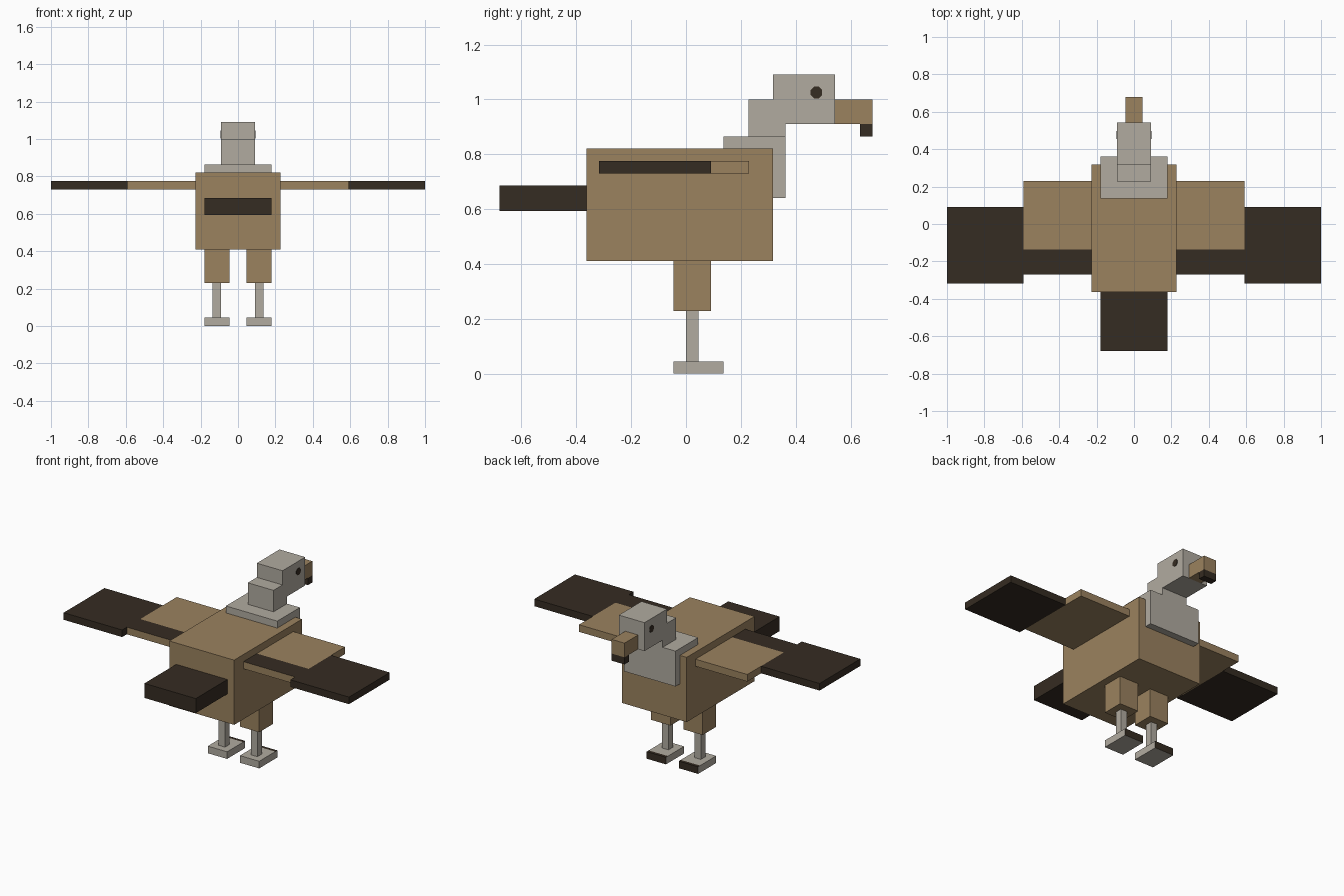
import bpy, bmesh, math
from mathutils import Matrix, Vector

cube = bpy.data.objects.get("Cube")
if cube:
    bpy.data.objects.remove(cube, do_unlink=True)


def material(name, rgb):
    m = bpy.data.materials.new(name)
    m.use_nodes = True
    m.diffuse_color = (*rgb, 1)
    node = next(n for n in m.node_tree.nodes if n.type == 'BSDF_PRINCIPLED')
    node.inputs["Base Color"].default_value = (*rgb, 1)
    return m


TAN = material("tan_feathers", (0.328, 0.223, 0.114))
DARK = material("dark_brown", (0.036, 0.025, 0.016))
GREY = material("pale_grey", (0.440, 0.407, 0.352))


def finish(name, bm, mats):
    me = bpy.data.meshes.new(name)
    bmesh.ops.recalc_face_normals(bm, faces=bm.faces)
    bm.to_mesh(me)
    bm.free()
    for m in mats:
        me.materials.append(m)
    ob = bpy.data.objects.new(name, me)
    bpy.context.collection.objects.link(ob)
    return ob


def box(name, x, y, z, mats, cut_y=None, rule=None):
    """Box from axis ranges; an optional cut across y and a rule colour faces."""
    bm = bmesh.new()
    bmesh.ops.create_cube(bm, size=1)
    lo, hi = Vector((x[0], y[0], z[0])), Vector((x[1], y[1], z[1]))
    for v in bm.verts:
        v.co = Vector([lo[i] if v.co[i] < 0 else hi[i] for i in range(3)])
    if cut_y is not None:
        bmesh.ops.bisect_plane(bm, geom=bm.verts[:] + bm.edges[:] + bm.faces[:],
                               plane_co=(0, cut_y, 0), plane_no=(0, 1, 0))
    bm.normal_update()
    if rule:
        for f in bm.faces:
            f.material_index = int(rule(f.normal, f.calc_center_median()))
    return finish(name, bm, mats)


def pair(name, x, y, z, mats, **kw):
    """The same box on both sides of the body."""
    box("left_" + name, x, y, z, mats, **kw)
    box("right_" + name, (-x[1], -x[0]), y, z, mats, **kw)


# Body and tail
box("body", (-0.227, 0.227), (-0.363, 0.317), (0.41, 0.82), [TAN])
box("tail", (-0.18, 0.18), (-0.68, -0.363), (0.593, 0.685), [DARK])

# Ruff, neck and head
box("ruff", (-0.18, 0.18), (0.136, 0.362), (0.64, 0.864), [GREY])
box("neck", (-0.09, 0.09), (0.227, 0.362), (0.864, 1.0), [GREY])
box("head", (-0.09, 0.09), (0.317, 0.544), (0.91, 1.09), [GREY])

# Beak with hooked tip
box("beak", (-0.045, 0.045), (0.544, 0.68), (0.91, 1.0), [TAN])
box("beak_hook", (-0.045, 0.045), (0.635, 0.68), (0.865, 0.91), [DARK])

# Eyes: thin octagonal plates on the sides of the head
for side, s in (("left", 1), ("right", -1)):
    bm = bmesh.new()
    bmesh.ops.create_cone(bm, cap_ends=True, segments=8, radius1=0.023,
                          radius2=0.023, depth=0.004)
    bm.transform(Matrix.Translation((s * 0.0905, 0.475, 1.025))
                 @ Matrix.Rotation(math.pi / 2, 4, 'Y')
                 @ Matrix.Rotation(math.pi / 8, 4, 'Z'))
    finish(side + "_eye", bm, [DARK])

# Wings: inner panel has a dark trailing band on its top only
pair("inner_wing", (0.227, 0.59), (-0.27, 0.229), (0.73, 0.775), [TAN, DARK],
     cut_y=-0.136, rule=lambda n, c: n.z > 0.5 and c.y < -0.136)
pair("outer_wing", (0.59, 1.0), (-0.317, 0.091), (0.73, 0.775), [DARK])

# Legs and feet; the toes are dark at the tip
pair("thigh", (0.045, 0.18), (-0.045, 0.091), (0.229, 0.41), [TAN])
pair("shin", (0.091, 0.136), (0.0, 0.045), (0.045, 0.229), [GREY])
pair("foot", (0.045, 0.18), (-0.045, 0.136), (0.0, 0.045), [GREY, DARK],
     cut_y=0.116, rule=lambda n, c: n.y > 0.5 or (n.z > 0.5 and c.y > 0.116))
